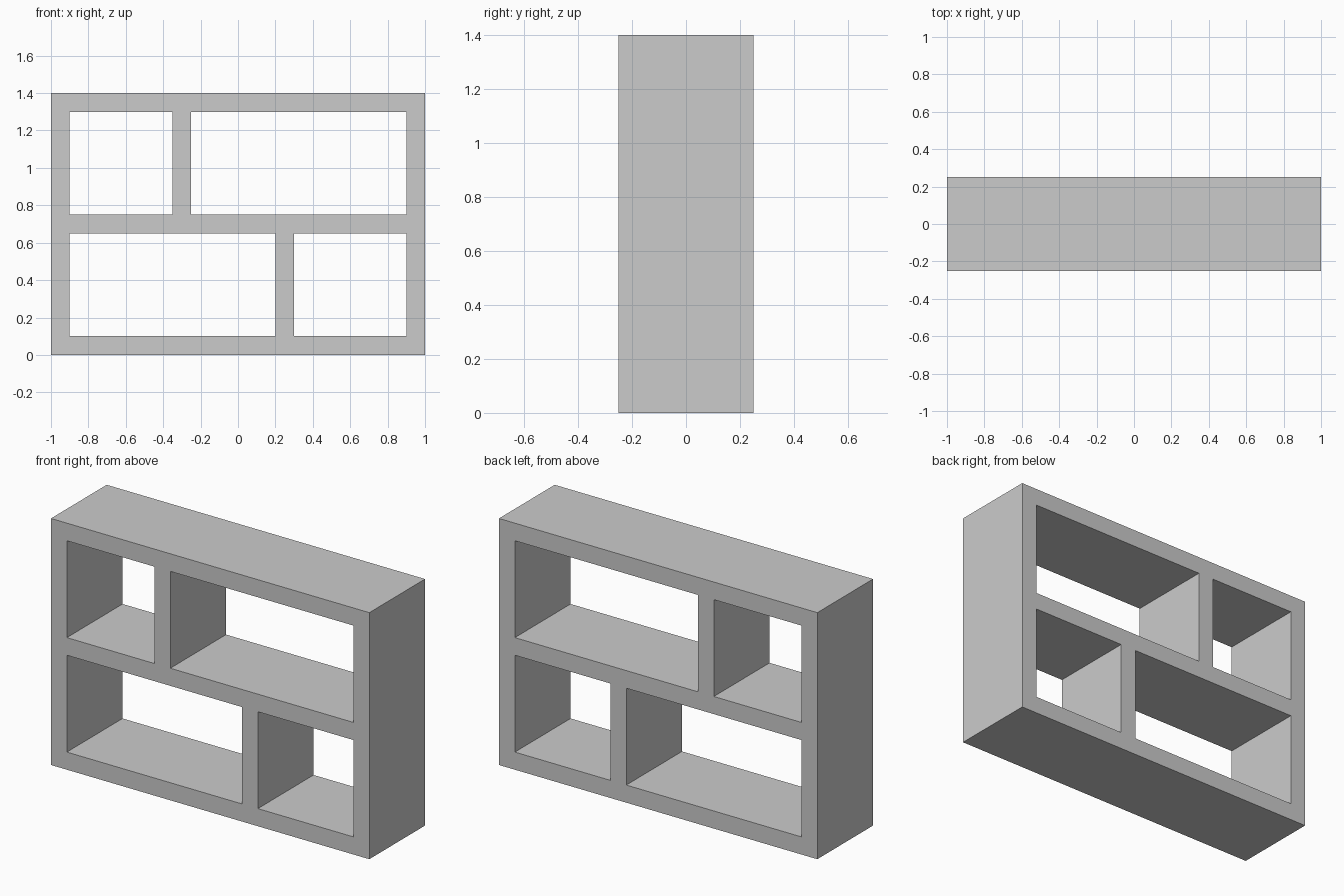
import bpy, bmesh

if "Cube" in bpy.data.objects:
    bpy.data.objects.remove(bpy.data.objects["Cube"])

DEPTH = 0.5
# Board edges across the width and height
XS = [-1.0, -0.9, -0.35, -0.25, 0.2, 0.3, 0.9, 1.0]
ZS = [0.0, 0.1, 0.65, 0.75, 1.3, 1.4]
# Open compartments: x range, z range
OPENINGS = [
    (-0.9, -0.35, 0.75, 1.3), (-0.25, 0.9, 0.75, 1.3),   # upper row
    (-0.9, 0.2, 0.1, 0.65), (0.3, 0.9, 0.1, 0.65),       # lower row
]


def is_open(x, z):
    return any(x0 < x < x1 and z0 < z < z1 for x0, x1, z0, z1 in OPENINGS)


# Flat front outline of the frame, shelf and dividers
bm = bmesh.new()
grid = [[bm.verts.new((x, 0, z)) for z in ZS] for x in XS]
for i in range(len(XS) - 1):
    for j in range(len(ZS) - 1):
        if not is_open((XS[i] + XS[i + 1]) / 2, (ZS[j] + ZS[j + 1]) / 2):
            bm.faces.new((grid[i][j], grid[i + 1][j],
                          grid[i + 1][j + 1], grid[i][j + 1]))

mesh = bpy.data.meshes.new("shelf_unit")
bm.to_mesh(mesh)
bm.free()
shelf = bpy.data.objects.new("shelf_unit", mesh)
bpy.context.collection.objects.link(shelf)

# Board depth, centred on y = 0
solid = shelf.modifiers.new("depth", 'SOLIDIFY')
solid.thickness = DEPTH
solid.offset = 0
